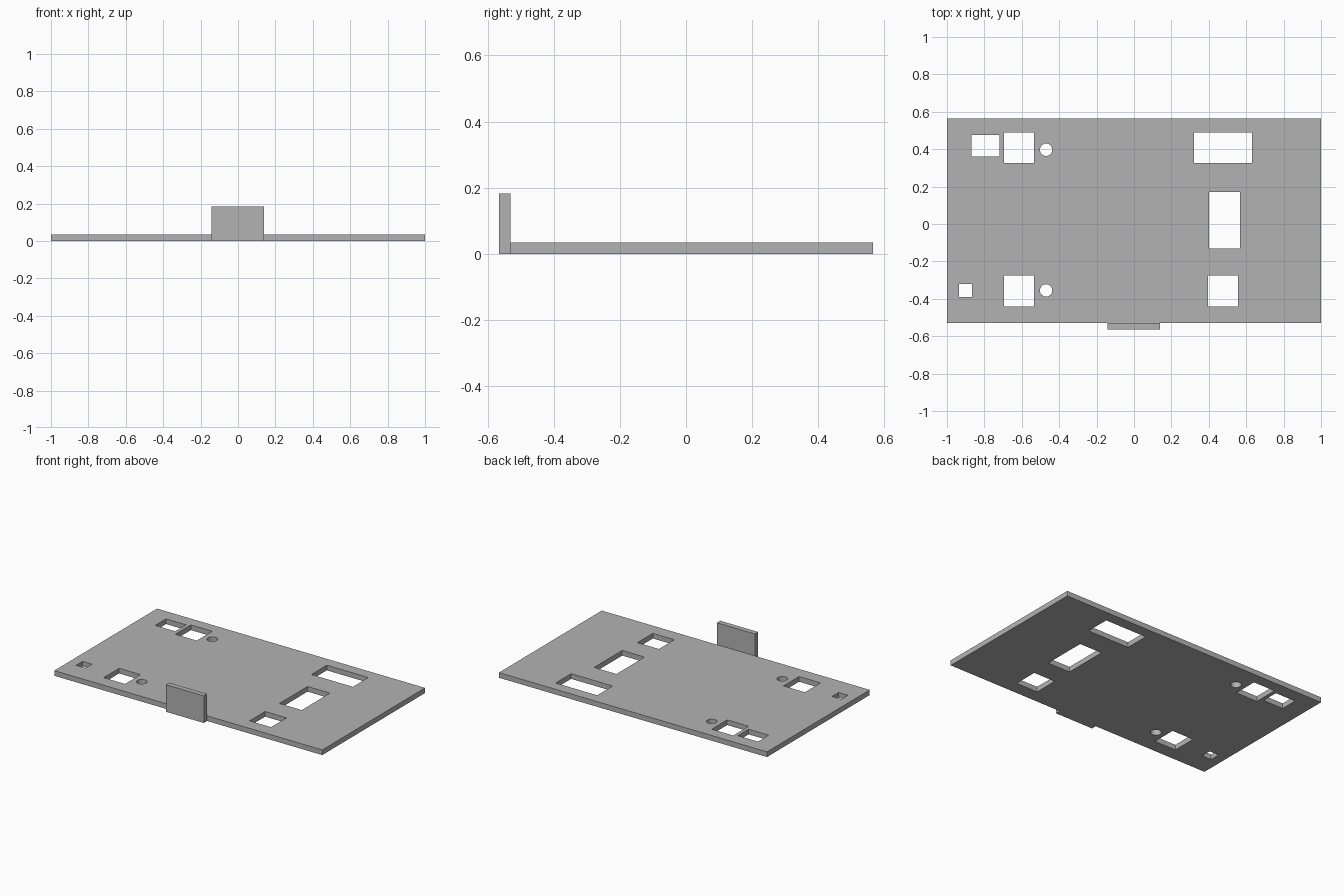
import bpy

cube = bpy.data.objects.get("Cube")
if cube:
    bpy.data.objects.remove(cube, do_unlink=True)

grey = bpy.data.materials.new("plain grey")
grey.use_nodes = True
colour = (0.45, 0.45, 0.45, 1)
grey.diffuse_color = colour
grey.node_tree.nodes["Principled BSDF"].inputs["Base Color"].default_value = colour

THICK = 0.035


def box(name, x0, x1, y0, y1, z0, z1):
    bpy.ops.mesh.primitive_cube_add(
        size=1, location=((x0 + x1) / 2, (y0 + y1) / 2, (z0 + z1) / 2))
    ob = bpy.context.object
    ob.name = name
    ob.scale = (x1 - x0, y1 - y0, z1 - z0)
    bpy.ops.object.transform_apply(location=False, rotation=False, scale=True)
    ob.data.materials.append(grey)
    return ob


# Flat base plate and upright tab on its front edge
plate = box("base_plate", -1, 1, -0.53, 0.565, 0, THICK)
box("front_tab", -0.143, 0.14, -0.565, -0.53, 0, 0.183)

# Rectangular openings: x range, y range
openings = [
    (-0.87, -0.72, 0.36, 0.475),
    (-0.695, -0.535, 0.325, 0.49),
    (-0.695, -0.535, -0.44, -0.275),
    (-0.935, -0.865, -0.39, -0.32),
    (0.32, 0.63, 0.325, 0.49),
    (0.40, 0.567, -0.13, 0.17),
    (0.395, 0.555, -0.44, -0.275),
]
cutters = [box("opening_cutter", *o, -0.1, 0.1) for o in openings]

# Round holes
for y in (0.397, -0.355):
    bpy.ops.mesh.primitive_cylinder_add(
        vertices=32, radius=0.033, depth=0.2, location=(-0.47, y, 0))
    hole = bpy.context.object
    hole.name = "round_hole_cutter"
    hole.data.materials.append(grey)
    cutters.append(hole)

# Cut every opening through the plate
bpy.context.view_layer.objects.active = plate
for cutter in cutters:
    cutter.hide_render = True
    mod = plate.modifiers.new("opening", 'BOOLEAN')
    mod.operation = 'DIFFERENCE'
    mod.solver = 'EXACT'
    mod.object = cutter
    bpy.ops.object.modifier_apply(modifier=mod.name)
    bpy.data.objects.remove(cutter, do_unlink=True)

# Smooth the round hole walls, keep the edges sharp
bpy.ops.object.select_all(action='DESELECT')
plate.select_set(True)
bpy.ops.object.shade_smooth_by_angle()
